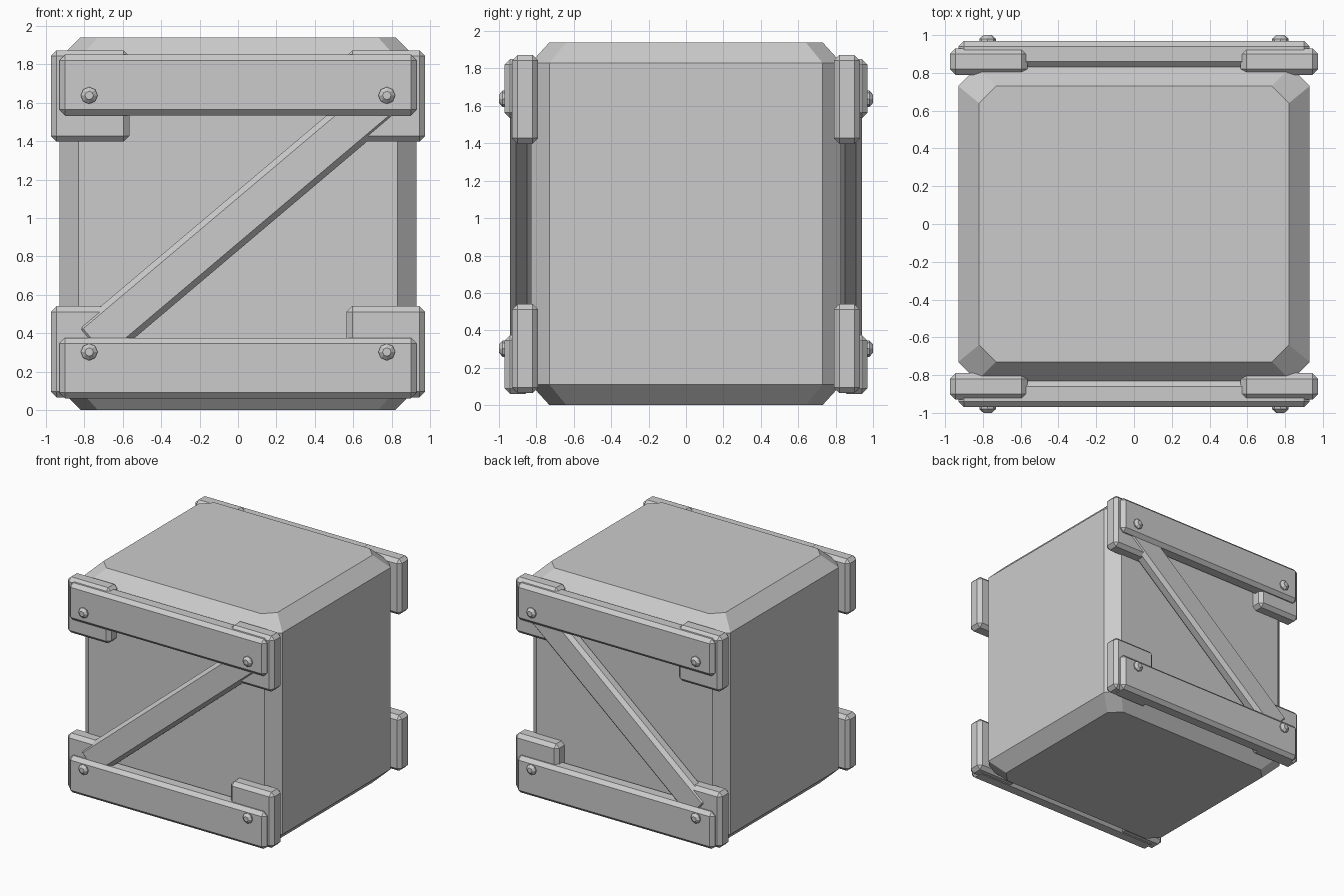
import bpy, bmesh, math
from mathutils import Matrix, Vector

cube = bpy.data.objects.get("Cube")
if cube:
    bpy.data.objects.remove(cube, do_unlink=True)

grey = bpy.data.materials.new("plain_grey")
grey.use_nodes = True
colour = (0.6, 0.6, 0.6, 1)
grey.diffuse_color = colour
grey.node_tree.nodes["Principled BSDF"].inputs["Base Color"].default_value = colour


def make_object(name, bm):
    bmesh.ops.recalc_face_normals(bm, faces=bm.faces)
    mesh = bpy.data.meshes.new(name)
    bm.to_mesh(mesh)
    bm.free()
    mesh.materials.append(grey)
    obj = bpy.data.objects.new(name, mesh)
    bpy.context.collection.objects.link(obj)
    return obj


def loft(name, rings):
    """Join closed rings of points and cap both ends."""
    bm = bmesh.new()
    loops = [[bm.verts.new(p) for p in ring] for ring in rings]
    n = len(loops[0])
    for a, b in zip(loops, loops[1:]):
        for i in range(n):
            j = (i + 1) % n
            bm.faces.new((a[i], a[j], b[j], b[i]))
    bm.faces.new(loops[0][::-1])
    bm.faces.new(loops[-1])
    return make_object(name, bm)


def board(name, centre, size, tilt=0):
    """Chamfered board, tilted in the plane of the front."""
    bm = bmesh.new()
    bmesh.ops.create_cube(bm, size=1)
    bmesh.ops.scale(bm, vec=size, verts=bm.verts)
    bmesh.ops.bevel(bm, geom=bm.edges[:], offset=0.03, segments=1, affect='EDGES')
    place = Matrix.Translation(centre) @ Matrix.Rotation(-tilt, 4, 'Y')
    bmesh.ops.transform(bm, matrix=place, verts=bm.verts)
    return make_object(name, bm)


def octagon(hx, hy, cut, z):
    return [(hx, hy - cut, z), (hx - cut, hy, z), (cut - hx, hy, z), (-hx, hy - cut, z),
            (-hx, cut - hy, z), (cut - hx, -hy, z), (hx - cut, -hy, z), (hx, cut - hy, z)]


# Chamfered crate body
loft("crate_body", [octagon(0.82, 0.73, 0.09, 0), octagon(0.93, 0.83, 0.1, 0.11),
                    octagon(0.93, 0.83, 0.1, 1.83), octagon(0.82, 0.73, 0.09, 1.94)])

for side, end in ((-1, "front"), (1, "back")):
    # Diagonal brace
    board(f"{end}_brace", (0, side * 0.88, 0.987), (2.02, 0.12, 0.24), math.radians(40.2))

    for level, rail_z, clip_z, bolt_z in (("lower", 0.218, 0.303, 0.302),
                                          ("upper", 1.692, 1.635, 1.638)):
        # Horizontal rail
        board(f"{end}_{level}_rail", (0, side * 0.9, rail_z), (1.86, 0.14, 0.316))

        for x, hand in ((-1, "right"), (1, "left")):
            # Corner block
            board(f"{end}_{level}_{hand}_block", (x * 0.77, side * 0.86, clip_z),
                  (0.41, 0.14, 0.475))
            # Faceted bolt head
            rings = [[(x * 0.775 + r * math.cos(i * math.tau / 8), side * y,
                       bolt_z + r * math.sin(i * math.tau / 8)) for i in range(8)]
                     for y, r in ((0.95, 0.044), (0.98, 0.044), (1.0, 0.022))]
            loft(f"{end}_{level}_{hand}_bolt", rings)
